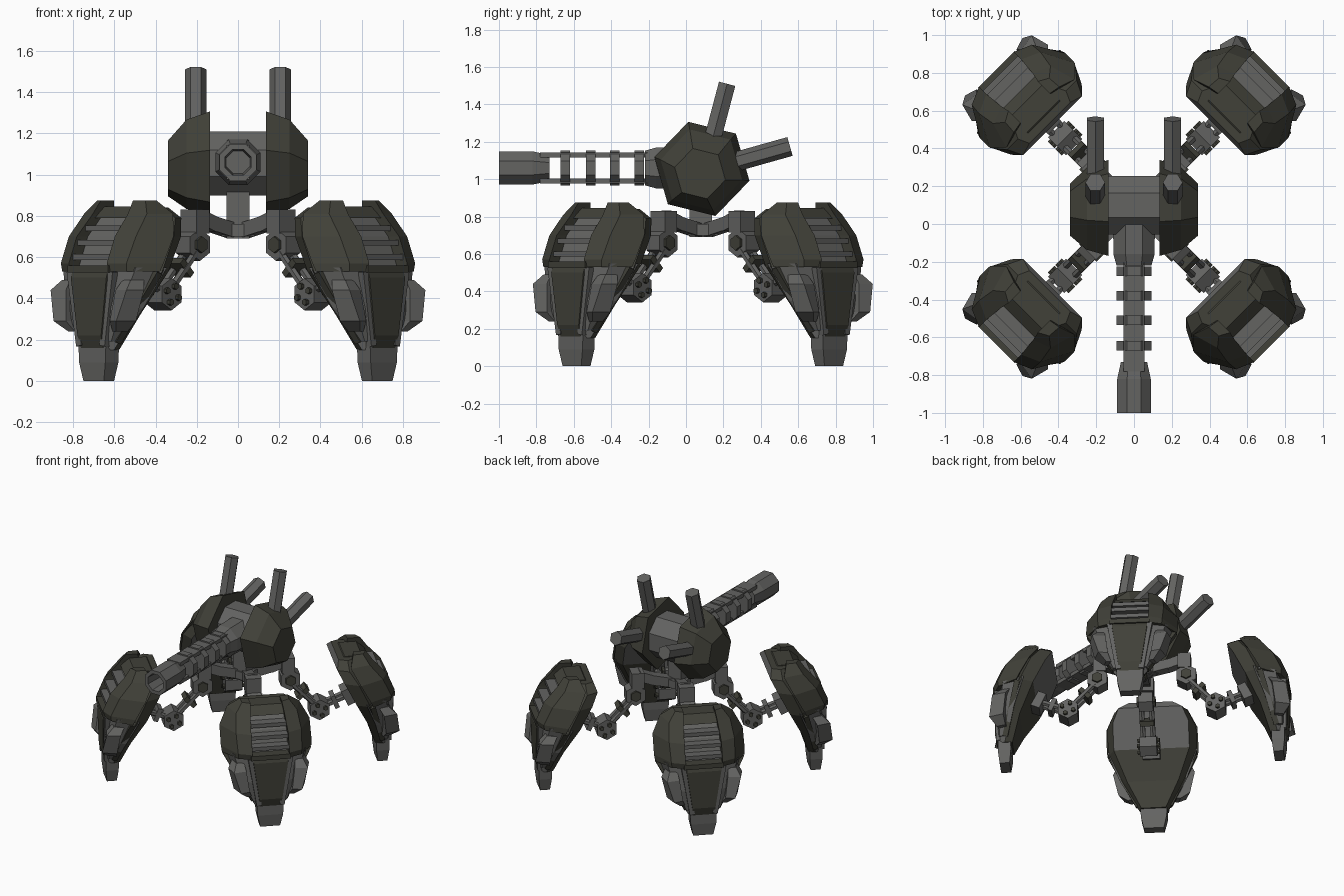
import bpy, bmesh, math
from mathutils import Vector, Matrix

if "Cube" in bpy.data.objects:
    bpy.data.objects.remove(bpy.data.objects["Cube"])


def material(name, rgb):
    m = bpy.data.materials.new(name)
    m.diffuse_color = (*rgb, 1)
    m.use_nodes = True
    m.node_tree.nodes["Principled BSDF"].inputs["Base Color"].default_value = m.diffuse_color
    return m


GREY = material("steel grey", (0.125, 0.125, 0.12))
OLIVE = material("dark olive", (0.052, 0.052, 0.040))


def loft(name, rings, mats, rule=None, caps=True):
    """Skin a list of equal-length point rings; rule picks the material by face."""
    bm = bmesh.new()
    vs = [[bm.verts.new(p) for p in r] for r in rings]
    n = len(rings[0])
    for a, b in zip(vs, vs[1:]):
        for i in range(n):
            bm.faces.new((a[i], a[(i + 1) % n], b[(i + 1) % n], b[i]))
    if caps:
        bm.faces.new(vs[0])
        bm.faces.new(vs[-1])
    bmesh.ops.recalc_face_normals(bm, faces=bm.faces[:])
    if rule:
        for f in bm.faces:
            f.material_index = rule(f.normal, f.calc_center_median())
    me = bpy.data.meshes.new(name)
    bm.to_mesh(me)
    bm.free()
    for m in mats:
        me.materials.append(m)
    ob = bpy.data.objects.new(name, me)
    bpy.context.collection.objects.link(ob)
    return ob


def tube(name, p0, p1, stations, mat, n=8, spin=None):
    """Faceted turned part along p0-p1; stations are (fraction, radius)."""
    p0, p1 = Vector(p0), Vector(p1)
    d = (p1 - p0).normalized()
    side = Vector((0, 1, 0)) if abs(d.y) < 0.7 else Vector((1, 0, 0))
    a = (side - d * side.dot(d)).normalized()
    b = d.cross(a)
    spin = math.pi / n if spin is None else spin
    rings = [[p0.lerp(p1, t) + r * (math.cos(spin + k * math.tau / n) * a
              + math.sin(spin + k * math.tau / n) * b) for k in range(n)]
             for t, r in stations]
    return loft(name, rings, [mat])


def rod(name, p0, p1, r, mat, n=8, spin=None):
    return tube(name, p0, p1, [(0, r), (1, r)], mat, n, spin)


def box(name, x0, x1, y0, y1, z0, z1, mat):
    return loft(name, [[(x0, y0, z), (x1, y0, z), (x1, y1, z), (x0, y1, z)]
                       for z in (z0, z1)], [mat])


# ---------- one leg: x = outward, y = sideways ----------
leg = []
shell = [(.15, .90, .95, .10, 1.0, .08), (.33, .84, .90, .21, .99, .10),
         (.53, .74, .83, .31, .97, .14), (.70, .655, .75, .31, .90, .15),
         (.79, .61, .69, .26, .82, .15), (.84, .63, .69, .18, .77, .14)]
leg.append(loft("leg_shell", [[(b, -.85 * w, z), (m, -w, z), (f, -wf, z),
                               (f, wf, z), (m, w, z), (b, .85 * w, z)]
                              for z, b, m, w, f, wf in shell], [OLIVE, GREY],
                lambda n, c: 1 if (n.x < -.4 and abs(c.y) < .1 and c.z > .5)
                or (n.x > .3 and c.z < .55) or (n.x > .5 and abs(c.y) < .1) else 0))


def side_plate(name, s, rows, mat):
    """Four-cornered plate stacked by height, mirrored by s."""
    leg.append(loft(name, [[(a, s * v, z), (b, s * v, z), (c, s * d, z), (e, s * f, z)]
                           for z, a, b, v, c, d, e, f in rows], [mat]))


for s in (-1, 1):
    tag = "left" if s > 0 else "right"
    # thick upper cheek plates either side of the grille
    side_plate("cheek_plate_" + tag, s,
               [(.53, .88, 1.02, .13, .985, .22, .85, .315),
                (.57, .86, 1.03, .13, .99, .225, .83, .32),
                (.70, .82, .975, .13, .93, .23, .76, .318),
                (.81, .73, .875, .12, .84, .215, .70, .255),
                (.875, .74, .83, .11, .80, .165, .73, .17)], OLIVE)
    # recessed flank panels and the small side fins on them
    side_plate("flank_panel_" + tag, s,
               [(.19, .95, .995, .09, .985, .115, .93, .125),
                (.35, .90, 1.005, .11, .99, .185, .88, .23),
                (.55, .82, .985, .13, .95, .25, .80, .315)], GREY)
    side_plate("side_fin_" + tag, s,
               [(.24, .93, .99, .13, 1.0, .165, .94, .185),
                (.29, .93, 1.03, .15, 1.05, .215, .95, .25),
                (.44, .92, 1.01, .17, 1.025, .26, .93, .285),
                (.49, .90, .97, .18, .97, .235, .90, .255)], GREY)
    # ribs bordering the lower panel
    leg.append(rod("edge_rib_" + tag, (.845, s * .295, .53), (.945, s * .11, .19), .026, OLIVE, 4))
    leg.append(rod("panel_rib_" + tag, (1.0, s * .14, .53), (.995, s * .08, .17), .025, GREY, 4))

# grille bars, crown and ledge
for i, (z, u) in enumerate([(.60, 1.0), (.67, .97), (.74, .92)]):
    leg.append(box("grille_bar", u - .08, u, -.135, .135, z - .014, z + .014, GREY))
leg.append(loft("crown_plate", [[(.62, -.12, .80), (.86, -.12, .79), (.86, .12, .79), (.62, .12, .80)],
                                [(.68, -.12, .845), (.80, -.12, .845), (.80, .12, .845), (.68, .12, .845)]],
                [OLIVE]))
leg.append(box("grille_ledge", .93, 1.03, -.14, .14, .525, .56, OLIVE))
# lower front panel and foot
leg.append(loft("lower_panel", [[(.95, -w, z), (u, -w * .9, z), (u, w * .9, z), (.95, w, z)]
                                for z, u, w in ((.16, 1.0, .085), (.22, 1.02, .09),
                                                (.50, 1.025, .135), (.53, 1.015, .135))], [OLIVE]))
leg.append(loft("foot", [[(a, -w, z), (b, -w, z), (b, w, z), (a, w, z)]
                         for z, a, b, w in ((0, .92, .99, .07), (.09, .91, 1.0, .09),
                                            (.2, .91, 1.0, .095))], [GREY]))
# jointed arm
leg.append(rod("inner_link", (.03, 0, .725), (.20, 0, .765), .05, GREY, 4))
leg.append(rod("outer_link", (.17, 0, .755), (.29, 0, .80), .05, GREY, 4))
leg.append(box("shoulder_block", .25, .34, -.055, .055, .715, .83, GREY))
leg.append(rod("shoulder_joint", (.31, -.05, .66), (.31, .05, .66), .078, GREY, 6))
leg.append(rod("shoulder_pin", (.31, -.065, .66), (.31, .065, .66), .04, OLIVE, 6))
for s in (-1, 1):
    leg.append(rod("piston", (.33, s * .035, .62), (.50, s * .035, .44), .02, GREY, 6))
    leg.append(rod("wrist_rod", (.53, s * .03, .43), (.76, s * .03, .52), .02, GREY, 6))
    for a in range(4):
        t = a * math.tau / 4 + .4
        c = (.515 + .042 * math.cos(t), .42 + .042 * math.sin(t))
        leg.append(rod("elbow_bolt", (c[0], s * .05, c[1]), (c[0], s * .078, c[1]), .016, OLIVE, 6))
leg.append(rod("piston_collar", (.385, 0, .56), (.41, 0, .535), .07, OLIVE, 4))
leg.append(rod("elbow_joint", (.515, -.06, .42), (.515, .06, .42), .078, GREY, 6))
leg.append(rod("wrist_collar", (.61, 0, .46), (.64, 0, .472), .07, GREY, 4))
leg.append(rod("wrist_mount", (.69, 0, .49), (.80, 0, .54), .085, GREY, 4))

# four copies round the hub
HUB_Y = 0.09
for k in range(4):
    m = Matrix.Translation((0, HUB_Y, 0)) @ Matrix.Rotation(math.radians(45 + 90 * k), 4, "Z")
    for part in leg:
        ob = part
        if k:
            ob = part.copy()
            bpy.context.collection.objects.link(ob)
        ob.matrix_world = m

# ---------- hub and body ----------
box("hub_post", -.055, .055, .02, .14, .69, .95, GREY)
box("hub_block", -.08, .08, .01, .17, .70, .76, GREY)
rod("core_drum", (-.15, .10, 1.055), (.15, .10, 1.055), .168, GREY, 8)

for s in (-1, 1):
    tag = "right" if s > 0 else "left"
    # hexagonal side pods
    loft("side_pod_" + tag, [[(s * x, y + r * math.cos(math.radians(60 * k - 14)),
                               z + r * math.sin(math.radians(60 * k - 14))) for k in range(6)]
                             for x, r, y, z in ((.135, .262, .085, 1.055), (.25, .225, .082, 1.05),
                                                (.34, .14, .075, 1.03))], [OLIVE])
    # launcher tubes on each pod
    rod("upright_tube_" + tag, (s * .205, .13, 1.17), (s * .205, .22, 1.51), .052, GREY, 6)
    rod("rear_tube_" + tag, (s * .205, .20, 1.075), (s * .205, .556, 1.175), .052, GREY, 6)

# ---------- main gun ----------
GZ = 1.06
tube("gun_base", (0, .02, GZ), (0, -.22, GZ), [(0, .12), (.75, .118), (1, .10)], GREY)
for y in (-.25, -.38, -.51, -.645):
    rod("gun_ring", (0, y + .025, GZ), (0, y - .025, GZ), .1, GREY)
for s in (-1, 1):
    z = GZ + s * .069
    box("gun_rail", -.055, .055, -.78, -.18, z - .014, z + .014, GREY)

# hollow muzzle with a recessed core
path = [(-.73, .075), (-.82, .096), (-1.0, .096), (-1.0, .068), (-.85, .06)]
loft("gun_muzzle", [[(r * math.cos(math.pi / 8 + k * math.tau / 8), y,
                      GZ + r * math.sin(math.pi / 8 + k * math.tau / 8)) for k in range(8)]
                    for y, r in path], [GREY])
